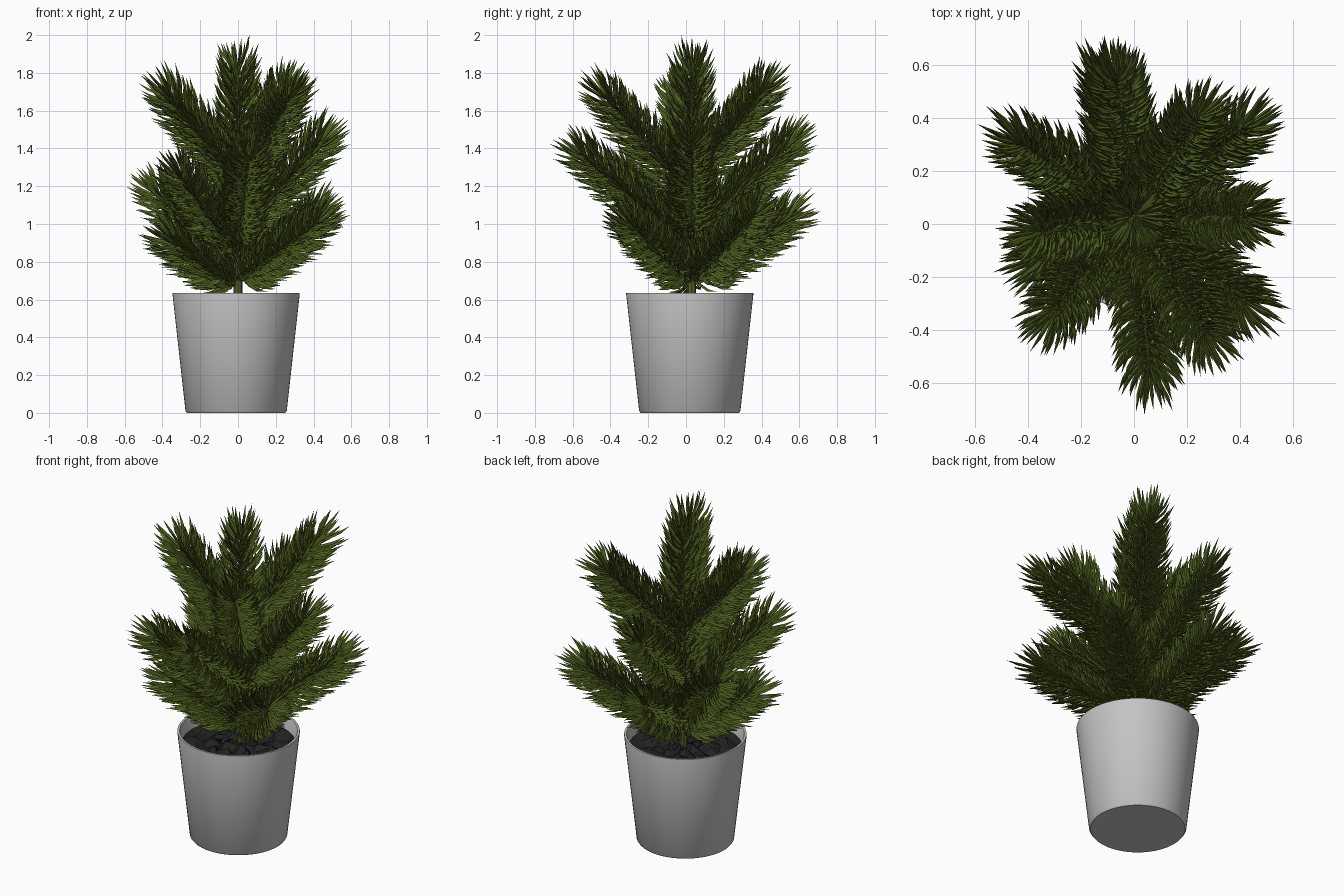
import bpy, bmesh, math, random
from mathutils import Vector

random.seed(7)
cube = bpy.data.objects.get("Cube")
if cube:
    bpy.data.objects.remove(cube, do_unlink=True)


def material(name, rgb):
    m = bpy.data.materials.new(name)
    m.use_nodes = True
    m.diffuse_color = (*rgb, 1)
    bsdf = m.node_tree.nodes["Principled BSDF"]
    bsdf.inputs["Base Color"].default_value = (*rgb, 1)
    bsdf.inputs["Roughness"].default_value = 0.8
    return m


GREY = material("pot grey", (0.55, 0.55, 0.55))
SOIL = material("soil black", (0.016, 0.016, 0.016))
LEAF = material("needle green", (0.078, 0.118, 0.014))
STEM = material("stem green", (0.085, 0.12, 0.022))


def make_object(name, bm, mat, smooth=None):
    mesh = bpy.data.meshes.new(name)
    bm.to_mesh(mesh)
    bm.free()
    obj = bpy.data.objects.new(name, mesh)
    bpy.context.collection.objects.link(obj)
    mesh.materials.append(mat)
    if smooth:
        bpy.ops.object.select_all(action="DESELECT")
        obj.select_set(True)
        bpy.context.view_layer.objects.active = obj
        bpy.ops.object.shade_smooth_by_angle(angle=math.radians(smooth))
    return obj


def skin(bm, rings):
    """Join consecutive rings of vertices with quads."""
    for a, b in zip(rings, rings[1:]):
        n = len(a)
        for i in range(n):
            j = (i + 1) % n
            bm.faces.new((a[i], a[j], b[j], b[i]))


def ring(bm, centre, u, v, radius, sides):
    return [bm.verts.new(centre + radius * (u * math.cos(t) + v * math.sin(t)))
            for t in (2 * math.pi * i / sides for i in range(sides))]


X, Y, Z = Vector((1, 0, 0)), Vector((0, 1, 0)), Vector((0, 0, 1))
POT = Vector((-0.01, 0.02, 0))

# Pot: tapered wall, thin rim and inner wall
bm = bmesh.new()
profile = [(0.26, 0), (0.268, 0.01), (0.337, 0.63), (0.336, 0.636),
           (0.324, 0.636), (0.321, 0.63), (0.306, 0.5)]
rings = [ring(bm, POT + Z * z, X, Y, r, 64) for r, z in profile]
skin(bm, rings)
bm.faces.new(reversed(rings[0]))
bm.faces.new(rings[-1])
make_object("pot", bm, GREY, 40)

# Soil: lumpy disc set below the rim
bm = bmesh.new()
rings = [ring(bm, POT + Z * 0.56, X, Y, 0.313 * k / 8, 28) for k in range(1, 9)]
for r in rings[:-1]:
    for v in r:
        v.co += Vector((random.uniform(-.01, .01), random.uniform(-.01, .01),
                        random.uniform(-.025, .025)))
skin(bm, rings)
bm.faces.new(rings[0])
bmesh.ops.recalc_face_normals(bm, faces=bm.faces)
make_object("soil", bm, SOIL)


def side_axes(d):
    u = d.cross(Z if abs(d.z) < 0.95 else X).normalized()
    return u, u.cross(d).normalized()


def bezier(a, b, c, t):
    return a * (1 - t) ** 2 + b * 2 * t * (1 - t) + c * t * t


def tube(bm, points, r0, r1):
    rings = []
    for i, p in enumerate(points):
        d = (points[min(i + 1, len(points) - 1)] - points[max(i - 1, 0)]).normalized()
        u, v = side_axes(d)
        rings.append(ring(bm, p, v, u, r0 + (r1 - r0) * i / (len(points) - 1), 8))
    skin(bm, rings)
    bm.faces.new(reversed(rings[0]))
    bm.faces.new(rings[-1])


def needle(bm, root, axis, out, length, lean):
    """A slim three-sided blade that leaves sideways and curls forward."""
    p, rings = root, []
    for bend, radius in ((1, 0.004), (0.8, 0.008), (0.5, 0.0085)):
        angle = lean * bend
        d = axis * math.cos(angle) + out * math.sin(angle)
        u, v = side_axes(d)
        rings.append(ring(bm, p, v, u, radius, 3))
        p = p + d * length / 3
    skin(bm, rings)
    tip = bm.verts.new(p)
    last = rings[-1]
    for i in range(3):
        bm.faces.new((last[i], last[(i + 1) % 3], tip))


def clothe(bm, path, start, count):
    """Set needles in a spiral along a twig."""
    for i in range(count):
        s = i / (count - 1)
        t = start + (1 - start) * s
        p = path(t)
        axis = (path(t + 0.01) - path(t - 0.01)).normalized()
        u, v = side_axes(axis)
        a = i * 2.39996 + random.uniform(-0.2, 0.2)
        out = u * math.cos(a) + v * math.sin(a)
        lean = math.radians(64 - 18 * s ** 4 + random.uniform(-7, 7))
        if s > 0.95:
            lean *= random.uniform(0.3, 1)
        needle(bm, p, axis, out, random.uniform(0.18, 0.215), lean)


# Trunk with a needled leader
CORE = Vector((0, 0.03, 0))
bm = bmesh.new()
tube(bm, [CORE + Z * z for z in (0.5, 0.9, 1.4, 1.82)], 0.026, 0.007)
make_object("trunk", bm, STEM, 40)
bm = bmesh.new()
clothe(bm, lambda t: CORE + Z * (0.8 + 1.01 * t), 0, 380)
make_object("leader_needles", bm, LEAF)

# Branches: bearing in degrees, reach, height at trunk, height at tip
TIERS = {
    "upper": [(58, .46, 1.25, 1.71), (187, .36, 1.25, 1.67), (-58, .51, 1.17, 1.67)],
    "middle": [(97, .53, .95, 1.42), (2, .43, .95, 1.43),
               (-84, .56, .9, 1.36), (-131, .46, .85, 1.25)],
    "lower": [(40, .54, .7, 1.05), (100, .53, .7, 1.03), (146, .51, .74, 1.16),
              (202, .37, .67, .91), (-37, .51, .7, 1.0)],
}
for tier, rows in TIERS.items():
    for k, (bearing, reach, z0, z1) in enumerate(rows, 1):
        a = math.radians(bearing)
        flat = Vector((math.cos(a), math.sin(a), 0))
        root = CORE + Z * z0
        end = CORE * 0.5 + flat * reach + Z * z1
        bend = CORE + flat * reach * 0.52 + Z * (z0 + (z1 - z0) * 0.46)

        def path(t):
            return bezier(root, bend, end, t)

        bm = bmesh.new()
        tube(bm, [path(i / 8) for i in range(9)], 0.014, 0.005)
        make_object(f"{tier}_branch_{k}", bm, STEM, 40)
        bm = bmesh.new()
        clothe(bm, path, 0.04, 280)
        make_object(f"{tier}_needles_{k}", bm, LEAF)
